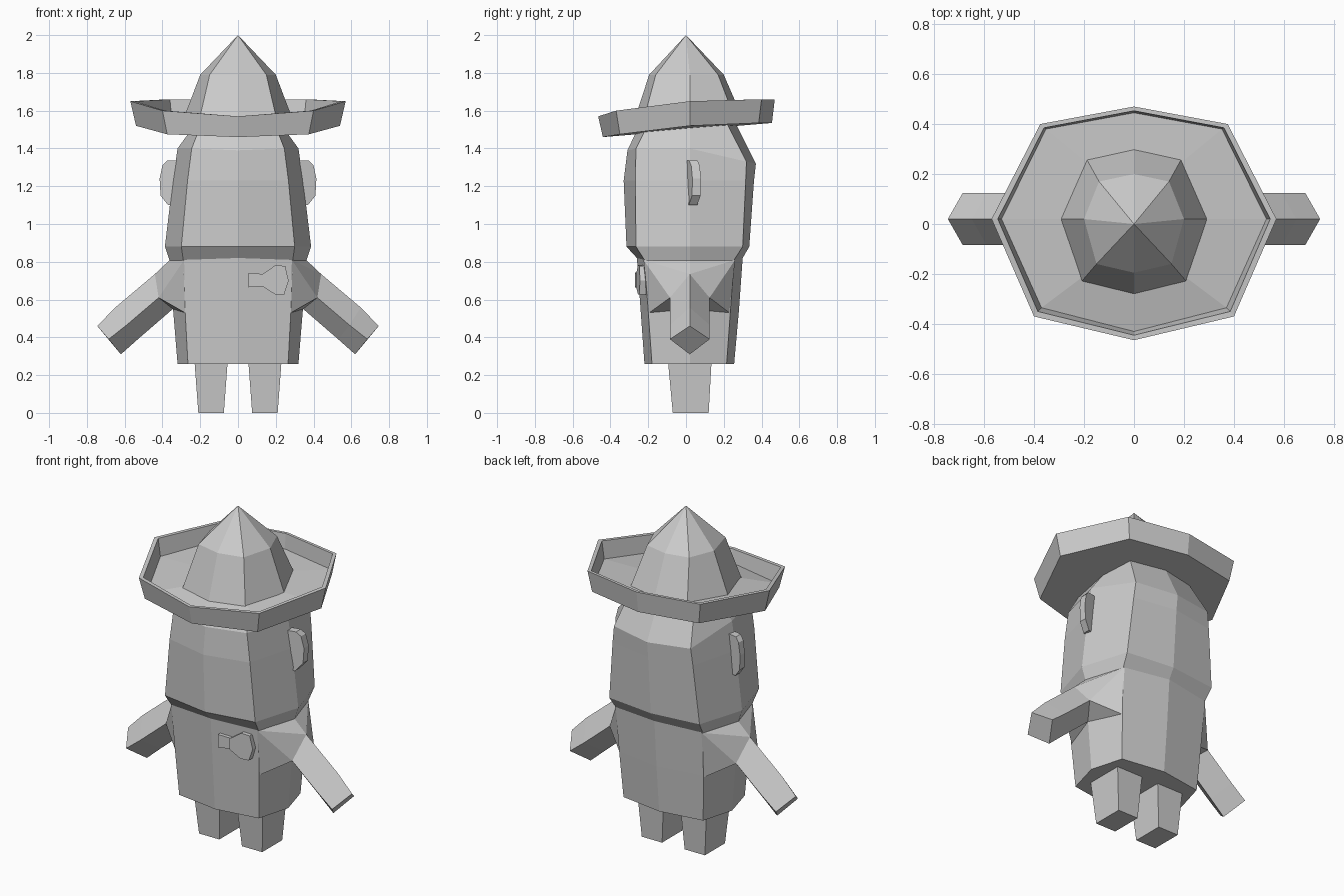
import bpy, bmesh
from mathutils import Vector

if "Cube" in bpy.data.objects:
    bpy.data.objects.remove(bpy.data.objects["Cube"])

grey = bpy.data.materials.new("plain_grey")
grey.diffuse_color = (0.6, 0.6, 0.6, 1)
grey.use_nodes = True
grey.node_tree.nodes["Principled BSDF"].inputs["Base Color"].default_value = grey.diffuse_color


def make(name, verts, faces):
    """Build a flat-shaded mesh object with outward normals."""
    bm = bmesh.new()
    vs = [bm.verts.new(v) for v in verts]
    for f in faces:
        bm.faces.new([vs[i] for i in f])
    bmesh.ops.recalc_face_normals(bm, faces=bm.faces[:])
    me = bpy.data.meshes.new(name)
    bm.to_mesh(me)
    bm.free()
    ob = bpy.data.objects.new(name, me)
    bpy.context.collection.objects.link(ob)
    me.materials.append(grey)
    return ob


def loft(name, rings, start=True, end=True):
    """Skin a stack of rings that have equal point counts."""
    n = len(rings[0])
    verts = [p for r in rings for p in r]
    faces = [(k * n + i, k * n + (i + 1) % n, (k + 1) * n + (i + 1) % n, (k + 1) * n + i)
             for k in range(len(rings) - 1) for i in range(n)]
    if start:
        faces.append(tuple(range(n))[::-1])
    if end:
        faces.append(tuple(range(len(verts) - n, len(verts))))
    return make(name, verts, faces)


def octagon(fy, fx, fcy, sx, bx, bcy, by, zs):
    """Symmetric 8-point ring; zs = heights at front, front corner, side, back corner, back."""
    f, fc, s, bc, b = zs
    return [(0, fy, f), (fx, fcy, fc), (sx, 0.02, s), (bx, bcy, bc), (0, by, b),
            (-bx, bcy, bc), (-sx, 0.02, s), (-fx, fcy, fc)]


def flat(z):
    return (z,) * 5


# Body and head as one stacked form with a chin ridge
loft("body_and_head", [
    octagon(-0.22, 0.265, -0.18, 0.32, 0.265, 0.215, 0.255, flat(0.26)),
    octagon(-0.24, 0.28, -0.20, 0.343, 0.28, 0.235, 0.28, flat(0.54)),
    octagon(-0.26, 0.29, -0.22, 0.36, 0.29, 0.255, 0.30, (0.82, 0.81, 0.80, 0.81, 0.82)),
    octagon(-0.315, 0.30, -0.265, 0.387, 0.30, 0.30, 0.335, flat(0.88)),
    octagon(-0.33, 0.267, -0.268, 0.345, 0.267, 0.316, 0.36, flat(1.23)),
    octagon(-0.31, 0.245, -0.265, 0.32, 0.255, 0.32, 0.37, (1.39, 1.40, 1.40, 1.33, 1.32)),
    octagon(-0.265, 0.21, -0.22, 0.24, 0.21, 0.22, 0.265, (1.485, 1.49, 1.51, 1.525, 1.53)),
])

# Hat brim: a tilted tray with a raised lip
top_z = (1.57, 1.60, 1.65, 1.66, 1.66)
bottom_z = (1.46, 1.475, 1.52, 1.535, 1.535)
floor_z = (1.495, 1.505, 1.545, 1.565, 1.57)
loft("hat_brim", [
    octagon(-0.44, 0.375, -0.35, 0.54, 0.355, 0.385, 0.455, bottom_z),
    octagon(-0.465, 0.40, -0.37, 0.57, 0.375, 0.40, 0.47, top_z),
    octagon(-0.445, 0.385, -0.35, 0.545, 0.36, 0.385, 0.453, top_z),
    octagon(-0.43, 0.37, -0.335, 0.53, 0.352, 0.38, 0.445, floor_z),
    octagon(-0.25, 0.19, -0.2, 0.27, 0.17, 0.23, 0.27, (1.54, 1.545, 1.55, 1.565, 1.565)),
])

# Hat crown with a pointed tip
crown = [
    octagon(-0.28, 0.21, -0.23, 0.295, 0.19, 0.26, 0.30, (1.53, 1.53, 1.54, 1.555, 1.56)),
    octagon(-0.195, 0.15, -0.16, 0.20, 0.14, 0.17, 0.20, flat(1.79)),
]
sides = [(i, (i + 1) % 8, 8 + (i + 1) % 8, 8 + i) for i in range(8)]
tip = [(8 + i, 8 + (i + 1) % 8, 16) for i in range(8)]
make("hat_crown", crown[0] + crown[1] + [(0, 0, 2.0)],
     sides + tip + [tuple(range(8))[::-1]])


def diamond(top, mid, low):
    """Arm cross-section: top, front, bottom, back; each given as (x, z)."""
    return [(top[0], 0.02, top[1]), (mid[0], -0.085, mid[1]),
            (low[0], 0.02, low[1]), (mid[0], 0.125, mid[1])]


def mirror(pts, s):
    return [(s * x, y, z) for x, y, z in pts]


for s, side in ((1, "right"), (-1, "left")):
    # Arm: diamond section sloping outward
    shoulder = diamond((0.44, 0.735), (0.42, 0.61), (0.345, 0.55))
    arm = [shoulder,
           diamond((0.65, 0.558), (0.59, 0.465), (0.53, 0.39)),
           diamond((0.745, 0.46), (0.685, 0.39), (0.62, 0.31))]
    loft(side + "_arm", [mirror(r, s) for r in arm], start=False)

    # Shoulder: facets flaring from the arm to the torso
    torso = [(0.35, 0.02, 0.82), (0.285, -0.225, 0.81), (0.28, -0.195, 0.53),
             (0.28, 0.23, 0.53), (0.285, 0.26, 0.81)]
    make(side + "_shoulder", mirror(shoulder + torso, s),
         [(4, 5, 0), (5, 1, 0), (5, 6, 1), (6, 2, 1),
          (4, 0, 8), (8, 0, 3), (8, 3, 7), (7, 3, 2)])

    # Leg: tapered block
    def block(x0, x1, y0, y1, z):
        return [(x0, y0, z), (x1, y0, z), (x1, y1, z), (x0, y1, z)]
    loft(side + "_leg", [mirror(block(0.075, 0.21, -0.07, 0.12, 0), s),
                         mirror(block(0.055, 0.23, -0.095, 0.135, 0.27), s)])

    # Ear: thin plate swept backward
    outline = [(0.32, 1.10), (0.37, 1.10), (0.41, 1.15), (0.415, 1.24),
               (0.40, 1.31), (0.375, 1.335), (0.32, 1.335)]
    ear = [[(x, y + max(0, x - 0.35) * 0.45, z) for x, z in outline] for y in (0.005, 0.05)]
    loft(side + "_ear", [mirror(r, s) for r in ear])


def chest_plate(name, outline, lift):
    """Thin plate lying along the slanted chest."""
    loft(name, [[(x, -0.252 + 0.15 * x - d, z) for x, z in outline] for d in (lift, -0.02)])


# Chest ornament: small knot and flared end
chest_plate("ornament_knot", [(0.055, 0.665), (0.13, 0.67), (0.13, 0.735), (0.055, 0.742)], 0.025)
chest_plate("ornament_flare", [(0.13, 0.67), (0.195, 0.628), (0.245, 0.628), (0.268, 0.70),
                               (0.25, 0.777), (0.20, 0.783), (0.13, 0.735)], 0.032)
